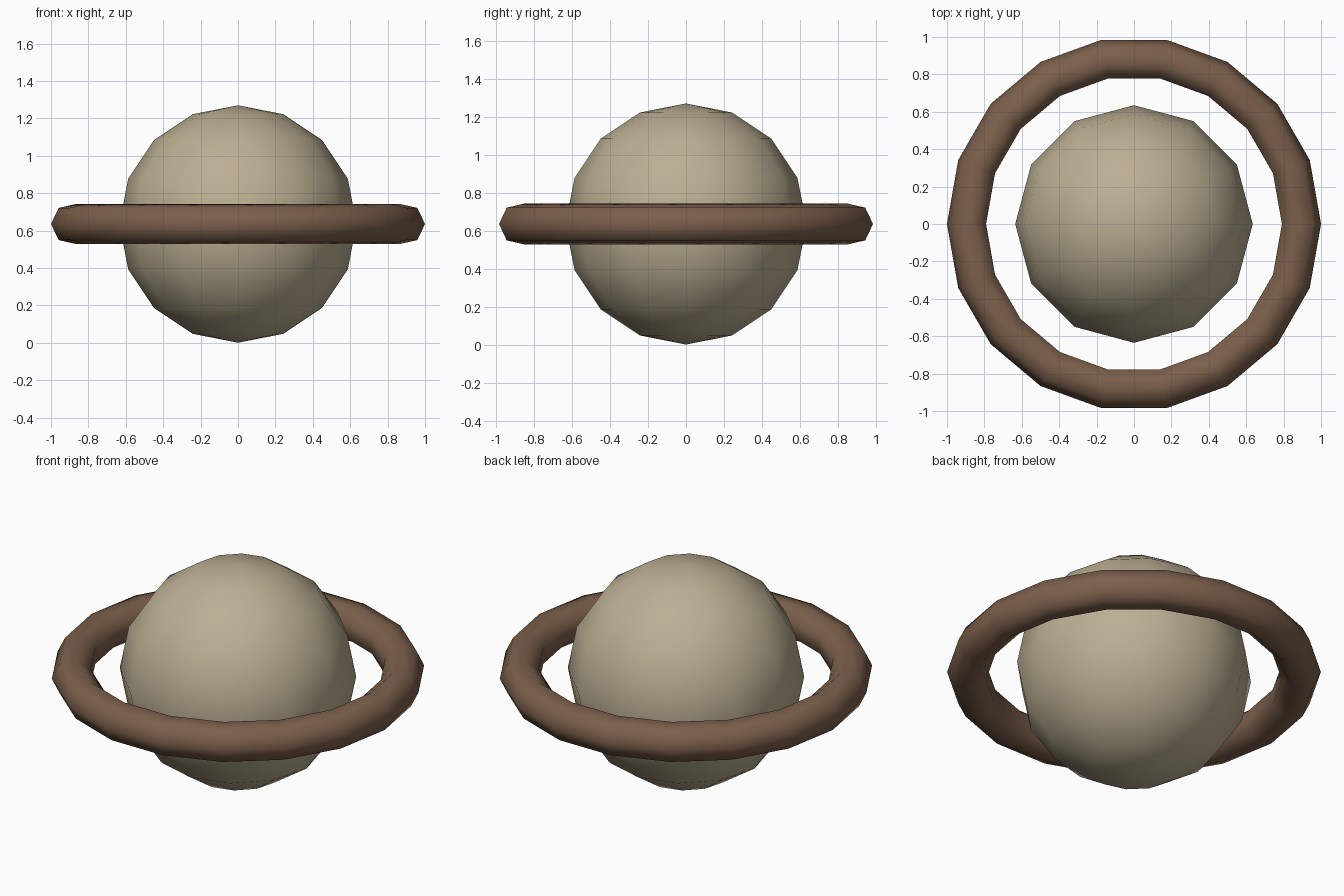
import bpy

if "Cube" in bpy.data.objects:
    bpy.data.objects.remove(bpy.data.objects["Cube"])

RADIUS = 0.635            # globe radius
CENTRE = (0, 0, RADIUS)   # shared centre, globe rests on z = 0


def finish(name, colour):
    """Name the active object, shade it smooth and colour it."""
    obj = bpy.context.object
    obj.name = name
    obj.data.name = name
    bpy.ops.object.shade_smooth()
    mat = bpy.data.materials.new(name + "_colour")
    mat.diffuse_color = (*colour, 1)
    mat.use_nodes = True
    mat.node_tree.nodes["Principled BSDF"].inputs["Base Color"].default_value = mat.diffuse_color
    obj.data.materials.append(mat)


# Low-poly globe
bpy.ops.mesh.primitive_uv_sphere_add(segments=12, ring_count=8,
                                     radius=RADIUS, location=CENTRE)
finish("globe", (0.50, 0.43, 0.29))

# Seven-sided ring around the equator
bpy.ops.mesh.primitive_torus_add(major_segments=18, minor_segments=7,
                                 major_radius=0.89, minor_radius=0.11,
                                 location=CENTRE)
finish("ring", (0.20, 0.115, 0.07))
